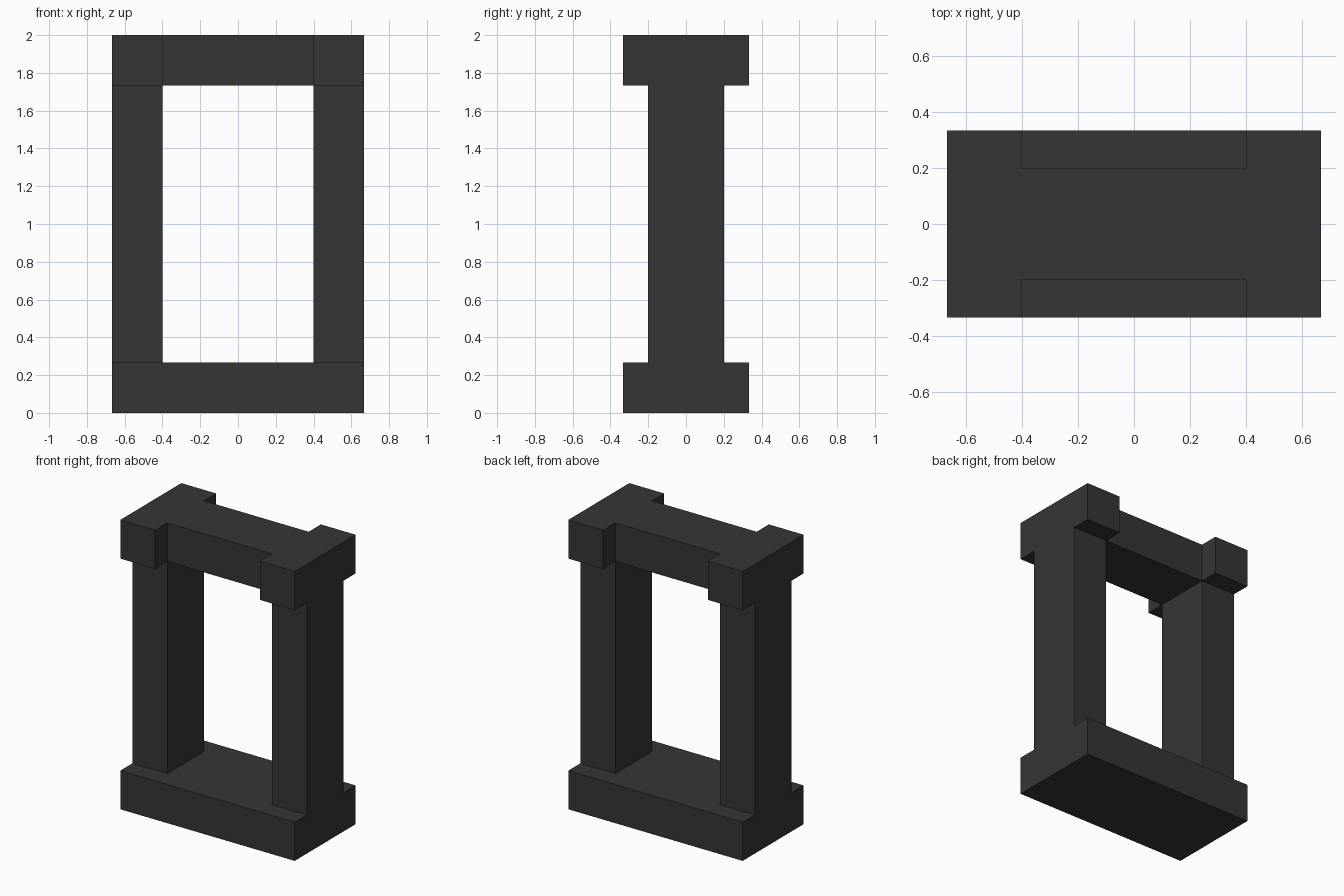
import bpy
import bmesh

cube = bpy.data.objects.get("Cube")
if cube:
    bpy.data.objects.remove(cube, do_unlink=True)

# Main dimensions
HALF_W, HALF_D, HEIGHT = 0.667, 0.333, 2.0
INNER_X, POST_Y, SLAB = 0.4, 0.2, 0.267

mat = bpy.data.materials.new("charcoal")
mat.use_nodes = True
colour = (0.036, 0.036, 0.036, 1.0)
mat.diffuse_color = colour
mat.node_tree.nodes["Principled BSDF"].inputs["Base Color"].default_value = colour


def prism(name, outline, z0, z1):
    """Extrude a flat outline (counter-clockwise x, y points) from z0 to z1."""
    bm = bmesh.new()
    face = bm.faces.new([bm.verts.new((x, y, z0)) for x, y in outline])
    result = bmesh.ops.extrude_face_region(bm, geom=[face], use_keep_orig=True)
    top = [v for v in result["geom"] if isinstance(v, bmesh.types.BMVert)]
    bmesh.ops.translate(bm, verts=top, vec=(0, 0, z1 - z0))
    bmesh.ops.recalc_face_normals(bm, faces=bm.faces)
    mesh = bpy.data.meshes.new(name)
    bm.to_mesh(mesh)
    bm.free()
    mesh.materials.append(mat)
    obj = bpy.data.objects.new(name, mesh)
    bpy.context.collection.objects.link(obj)
    return obj


def rect(x0, x1, y):
    return [(x0, -y), (x1, -y), (x1, y), (x0, y)]


# Base slab
prism("base", rect(-HALF_W, HALF_W, HALF_D), 0, SLAB)

# Two upright posts
prism("left_post", rect(INNER_X, HALF_W, POST_Y), SLAB, HEIGHT - SLAB)
prism("right_post", rect(-HALF_W, -INNER_X, POST_Y), SLAB, HEIGHT - SLAB)

# H-shaped lintel: wide end blocks joined by a narrower beam
front = [(-HALF_W, -HALF_D), (-INNER_X, -HALF_D), (-INNER_X, -POST_Y),
         (INNER_X, -POST_Y), (INNER_X, -HALF_D), (HALF_W, -HALF_D)]
back = [(-x, -y) for x, y in front]
prism("lintel", front + back, HEIGHT - SLAB, HEIGHT)
